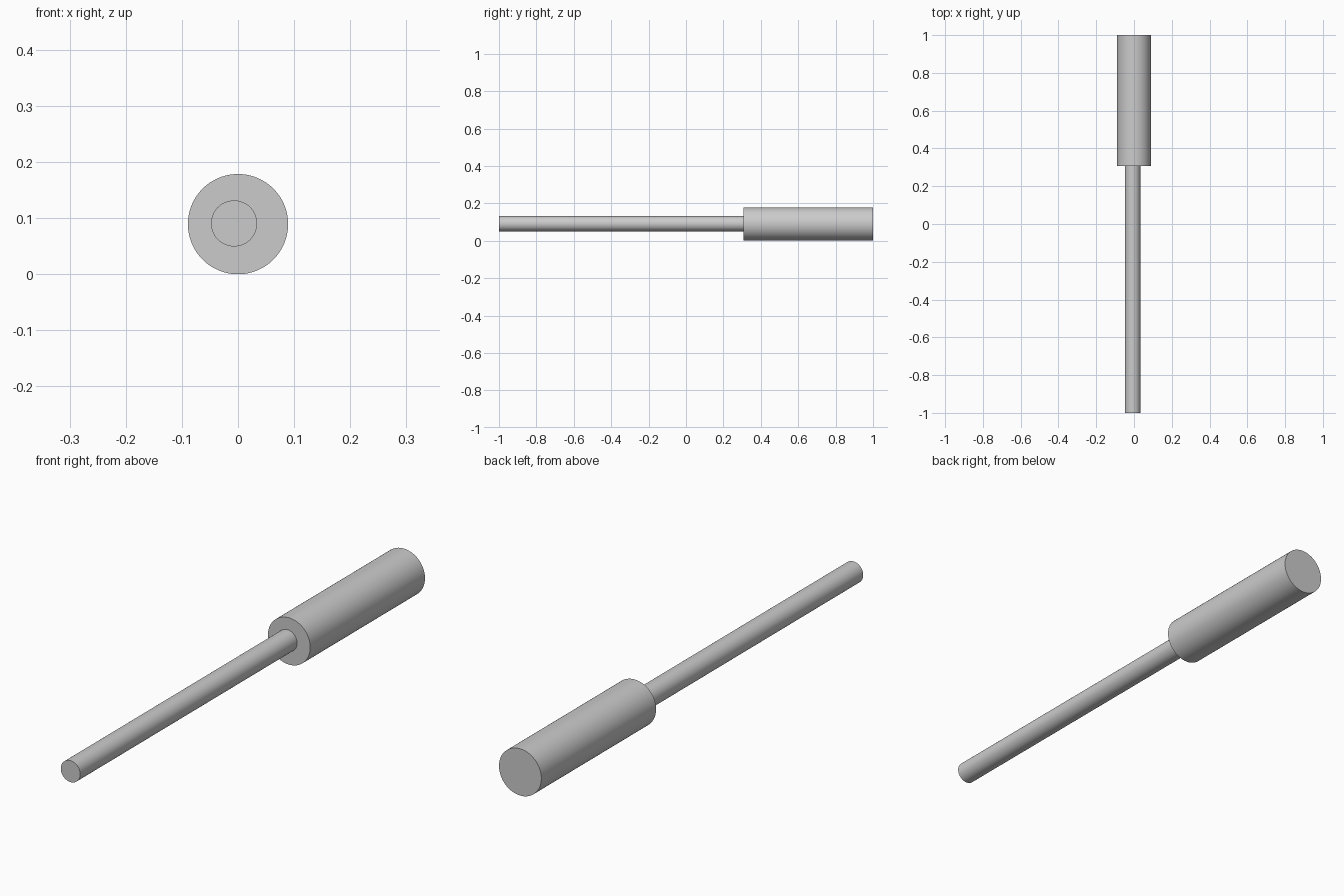
import bpy
import math

if "Cube" in bpy.data.objects:
    bpy.data.objects.remove(bpy.data.objects["Cube"])


def rod(name, x, z, radius, y0, y1):
    """Capped cylinder running along y from y0 to y1."""
    bpy.ops.mesh.primitive_cylinder_add(
        vertices=96, radius=radius, depth=y1 - y0,
        location=(x, (y0 + y1) / 2, z), rotation=(math.pi / 2, 0, 0))
    obj = bpy.context.object
    obj.name = name
    bpy.ops.object.transform_apply(location=False, rotation=True, scale=True)
    bpy.ops.object.shade_smooth_by_angle(angle=math.radians(30))
    return obj


R = 0.0893       # handle radius, resting on z = 0
JOIN = 0.308     # y where the shaft enters the handle

# Thick handle at the back
rod("handle", 0, R, R, JOIN, 1.0)

# Thin shaft at the front, slightly off centre, seated in the handle
rod("shaft", -0.007, 0.0905, 0.041, -1.0, JOIN + 0.005)
